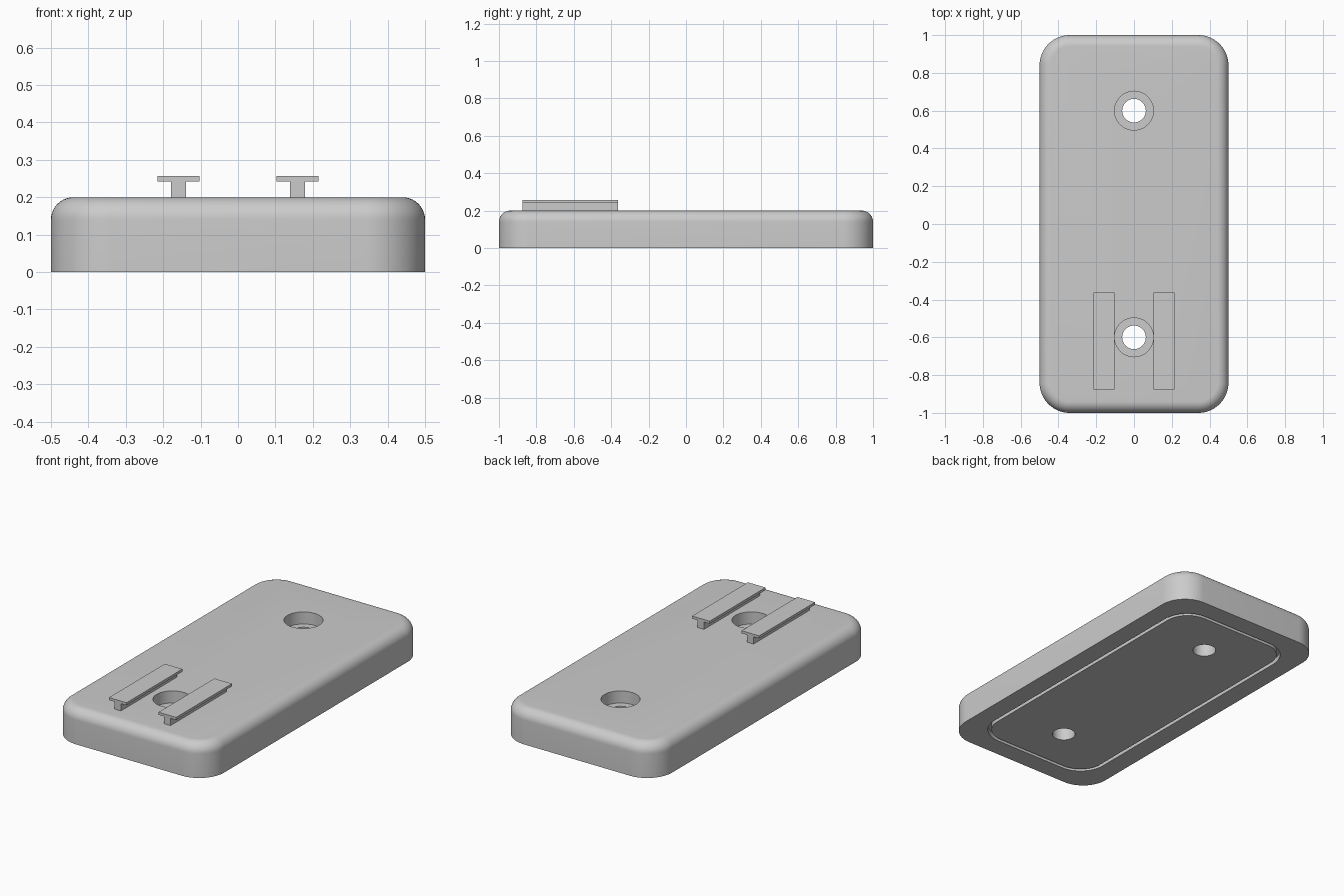
import bpy
import bmesh
from math import cos, sin, pi, radians

cube = bpy.data.objects.get("Cube")
if cube:
    bpy.data.objects.remove(cube, do_unlink=True)

grey = bpy.data.materials.new("plain grey")
grey.use_nodes = True
grey.diffuse_color = (0.6, 0.6, 0.6, 1)
grey.node_tree.nodes["Principled BSDF"].inputs["Base Color"].default_value = (0.6, 0.6, 0.6, 1)


def make_object(name, bm):
    bmesh.ops.recalc_face_normals(bm, faces=bm.faces)
    mesh = bpy.data.meshes.new(name)
    bm.to_mesh(mesh)
    bm.free()
    mesh.materials.append(grey)
    obj = bpy.data.objects.new(name, mesh)
    bpy.context.collection.objects.link(obj)
    return obj


def loft(bm, rings):
    """Skin a closed solid through rings with equal point counts."""
    loops = [[bm.verts.new(p) for p in ring] for ring in rings]
    n = len(loops[0])
    for a, b in zip(loops, loops[1:]):
        for i in range(n):
            j = (i + 1) % n
            bm.faces.new((a[i], a[j], b[j], b[i]))
    bm.faces.new(loops[0][::-1])
    bm.faces.new(loops[-1])


def rounded_rect(inset, radius, z, steps=16):
    cx, cy = 0.5 - inset - radius, 1 - inset - radius
    points = []
    for k, (sx, sy) in enumerate([(1, 1), (-1, 1), (-1, -1), (1, -1)]):
        for s in range(steps + 1):
            a = pi / 2 * (k + s / steps)
            points.append((sx * cx + radius * cos(a), sy * cy + radius * sin(a), z))
    return points


def circle(radius, y, z, n=48):
    return [(radius * cos(2 * pi * i / n), y + radius * sin(2 * pi * i / n), z) for i in range(n)]


# Base plate with a seal groove underneath and a rounded top edge
CORNER, FILLET, HEIGHT, GROOVE = 0.16, 0.06, 0.2, 0.03
rings = [rounded_rect(0.133, 0.14, 0), rounded_rect(0.133, 0.14, GROOVE),
         rounded_rect(0.113, 0.16, GROOVE), rounded_rect(0.113, 0.16, 0),
         rounded_rect(0, CORNER, 0)]
for s in range(11):
    a = pi / 2 * s / 10
    inset = FILLET * (1 - cos(a))
    rings.append(rounded_rect(inset, CORNER - inset, HEIGHT - FILLET + FILLET * sin(a)))
bm = bmesh.new()
loft(bm, rings)
base = make_object("base_plate", bm)

# Two counterbored screw holes
bm = bmesh.new()
for y in (-0.6, 0.6):
    loft(bm, [circle(0.0625, y, -0.1), circle(0.0625, y, 0.13),
              circle(0.103, y, 0.13), circle(0.103, y, 0.3)])
cutter = make_object("screw_hole_cutter", bm)
cutter.hide_render = True

bpy.context.view_layer.objects.active = base
cut = base.modifiers.new("screw_holes", "BOOLEAN")
cut.operation = "DIFFERENCE"
cut.solver = "EXACT"
cut.object = cutter
bpy.ops.object.modifier_apply(modifier=cut.name)
bpy.data.objects.remove(cutter, do_unlink=True)

bpy.ops.object.select_all(action="DESELECT")
base.select_set(True)
bpy.ops.object.shade_smooth_by_angle(angle=radians(30))

# Pair of T-shaped rails
half_profile = [(0.0205, 0.198), (0.0205, 0.242), (0.0565, 0.242), (0.0565, 0.257)]
profile = half_profile + [(-x, z) for x, z in reversed(half_profile)]
for name, centre in (("left_rail", 0.159), ("right_rail", -0.159)):
    bm = bmesh.new()
    loft(bm, [[(centre + x, y, z) for x, z in profile] for y in (-0.875, -0.363)])
    make_object(name, bm)
